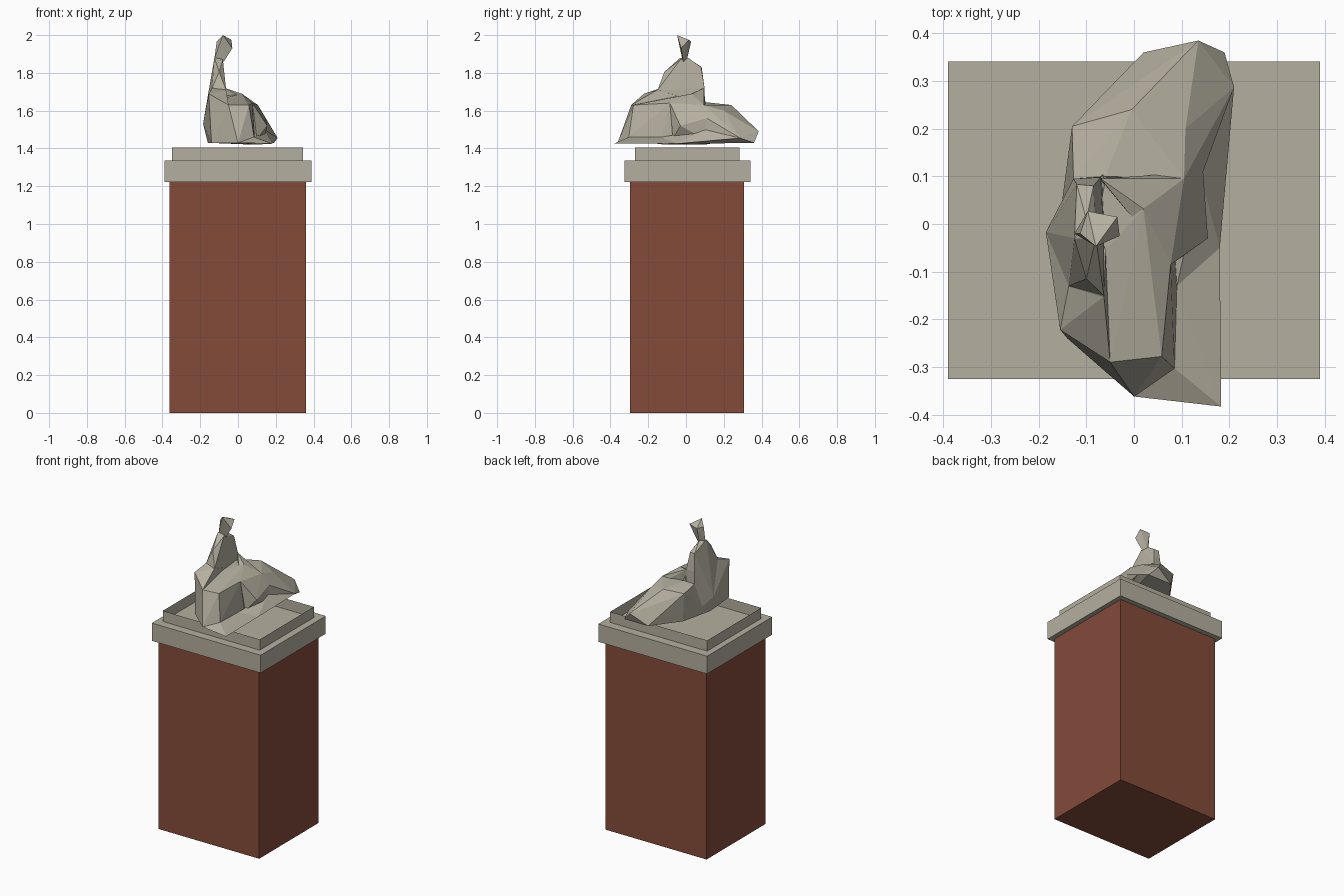
import bpy, bmesh


def material(name, rgb):
    m = bpy.data.materials.new(name)
    m.diffuse_color = (*rgb, 1)
    return m


stone = material("stone", (0.46, 0.43, 0.35))
brick = material("brick_red", (0.23, 0.07, 0.042))


def finish(name, bm, mat):
    bmesh.ops.recalc_face_normals(bm, faces=bm.faces)
    me = bpy.data.meshes.new(name)
    bm.to_mesh(me)
    bm.free()
    me.materials.append(mat)
    ob = bpy.data.objects.new(name, me)
    bpy.context.collection.objects.link(ob)
    return ob


def block(name, lo, hi, mat, open_ends=False):
    bm = bmesh.new()
    bmesh.ops.create_cube(bm, size=1)
    for v in bm.verts:
        v.co = [lo[i] if v.co[i] < 0 else hi[i] for i in range(3)]
    if open_ends:
        ends = [f for f in bm.faces if abs(f.normal.z) > 0.5]
        bmesh.ops.delete(bm, geom=ends, context='FACES_ONLY')
    return finish(name, bm, mat)


def facet(name, pts):
    """Faceted lump of carved stone spanning the given corners."""
    bm = bmesh.new()
    for p in pts:
        bm.verts.new(p)
    out = bmesh.ops.convex_hull(bm, input=bm.verts)
    loose = [v for v in bm.verts if not v.link_faces]
    bmesh.ops.delete(bm, geom=loose, context='VERTS')
    return finish(name, bm, stone)


# Pedestal: brick shaft, cap slab and a raised open rim
block("brick_shaft", (-.363, -.297, 0), (.36, .308, 1.222), brick)
block("cap_slab", (-.39, -.325, 1.222), (.39, .341, 1.337), stone)
block("cap_rim", (-.35, -.27, 1.337), (.345, .283, 1.406), stone, True)

# Shared corners of the reclining figure
shin = (0, -.362, 1.43)
knee_l, knee_r = (-.05, -.29, 1.63), (.058, -.278, 1.63)
thigh, waist = (.077, -.085, 1.64), (.02, .032, 1.69)
hip, seat = (.155, -.03, 1.52), (.105, .095, 1.63)
side = (-.185, -.017, 1.53)
arm = (-.155, -.222, 1.69)
foot_l = (-.14, -.24, 1.43)
base_l, base_b = (-.16, -.02, 1.43), (-.11, .19, 1.43)
hem_f, hem_m = (.085, -.303, 1.46), (.09, -.13, 1.46)

# Draped cloth spread on the right
facet("cloth_hem", [shin, (.183, -.383, 1.425), (.18, -.05, 1.425), hem_f, hem_m,
                    (.02, -.1, 1.425)])
facet("cloth_side", [(.18, -.05, 1.425), hem_m, (.09, -.13, 1.42),
                     (.14, .1, 1.5), (.21, .287, 1.455), (.05, .1, 1.42)])

# Lap and folded legs
facet("lap", [shin, knee_l, knee_r, thigh, waist, hem_f, hem_m, foot_l,
              (-.1, -.1, 1.66), (-.06, .09, 1.68), base_l, base_b, (.08, .05, 1.42)])
facet("left_arm", [arm, foot_l, knee_l, side, (-.137, -.13, 1.72),
                   (-.063, -.152, 1.71), base_l, (-.06, -.05, 1.68)])
facet("hip", [thigh, waist, hip, seat, (-.07, .095, 1.72), (.145, .11, 1.56),
              (.1, -.07, 1.45), (.14, .1, 1.45), (-.05, .06, 1.43)])

# Trailing cloth and feet at the back
facet("trailing_cloth", [(-.13, .205, 1.62), (-.127, .095, 1.64), (-.06, .1, 1.645),
                         seat, (.108, .2, 1.6), (-.005, .24, 1.63), (.135, .385, 1.49),
                         (.02, .36, 1.43), (.19, .36, 1.43), (.21, .287, 1.455),
                         (.145, .11, 1.56), base_b, base_l, (.12, .05, 1.425)])

# Torso, tapering to the shoulders
facet("torso", [side, base_l, (-.127, .095, 1.72), (-.07, .098, 1.72),
                (-.12, .083, 1.83), (-.085, .08, 1.83), (-.137, -.13, 1.72),
                (-.063, -.15, 1.71), (-.1, -.115, 1.805), (-.063, -.035, 1.71),
                (-.125, -.03, 1.88), (-.08, -.03, 1.87), (-.1, .01, 1.88),
                (-.127, .095, 1.45), (-.06, .09, 1.5)])

# Head
facet("head", [(-.097, .027, 1.965), (-.035, .015, 1.975), (-.03, -.025, 1.93),
               (-.08, -.047, 2.0), (-.113, -.02, 1.965),
               (-.125, -.02, 1.875), (-.075, -.015, 1.86), (-.1, .005, 1.87)])
